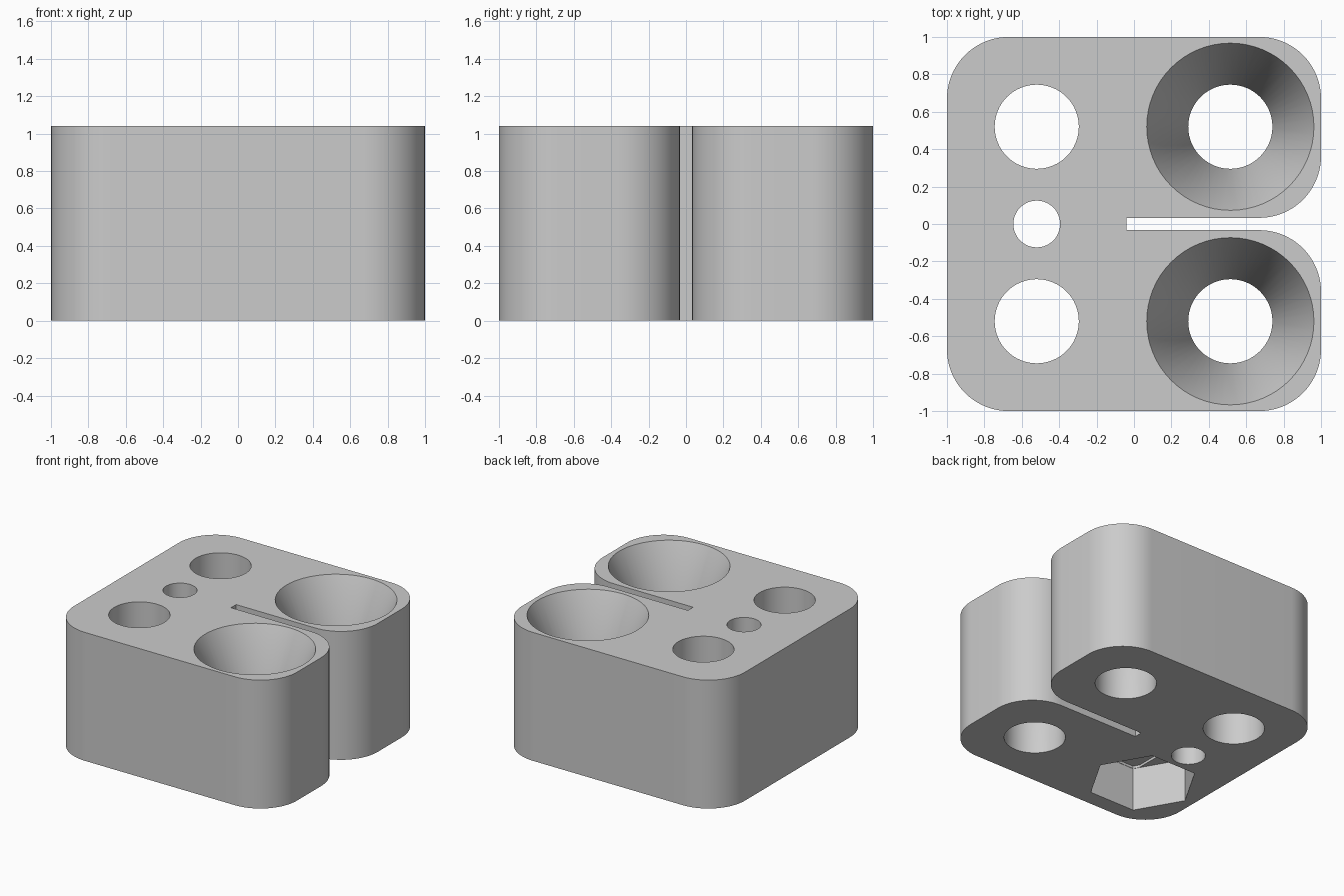
import bpy, bmesh, math
from math import cos, sin, pi, radians

if "Cube" in bpy.data.objects:
    bpy.data.objects.remove(bpy.data.objects["Cube"])

HEIGHT = 1.04
HOLE = 0.225        # main bore radius
CORNER = 0.33       # vertical edge rounding
POS = 0.52          # bore centre offset
SLOT = 0.033        # half width of the slot

grey = bpy.data.materials.new("plain grey")
grey.use_nodes = True
grey.diffuse_color = (0.6, 0.6, 0.6, 1)
grey.node_tree.nodes["Principled BSDF"].inputs["Base Color"].default_value = (0.6, 0.6, 0.6, 1)


def loft(name, sections):
    """Closed solid through matching rings, each given as (points, z)."""
    bm = bmesh.new()
    rings = [[bm.verts.new((x, y, z)) for x, y in pts] for pts, z in sections]
    bm.faces.new(rings[0][::-1])
    bm.faces.new(rings[-1])
    n = len(rings[0])
    for low, high in zip(rings, rings[1:]):
        for i in range(n):
            j = (i + 1) % n
            bm.faces.new((low[i], low[j], high[j], high[i]))
    mesh = bpy.data.meshes.new(name)
    bm.to_mesh(mesh)
    bm.free()
    mesh.materials.append(grey)
    obj = bpy.data.objects.new(name, mesh)
    bpy.context.collection.objects.link(obj)
    return obj


def ring(cx, cy, r, n=64):
    return [(cx + r * cos(2 * pi * i / n), cy + r * sin(2 * pi * i / n)) for i in range(n)]


def arc(cx, cy, start, steps=20):
    """Quarter turn, counter-clockwise from start degrees."""
    return [(cx + CORNER * cos(radians(start + 90 * i / steps)),
             cy + CORNER * sin(radians(start + 90 * i / steps))) for i in range(steps + 1)]


# Block outline: rounded square split by a slot into two rounded lobes
far = 1 - CORNER
near = SLOT + CORNER
outline = (arc(-far, -far, 180) + arc(far, -far, 270) + arc(far, -near, 0)
           + [(-0.04, -SLOT), (-0.04, SLOT)]
           + arc(far, near, 270) + arc(far, far, 0) + arc(-far, far, 90))
block = loft("clamp_block", [(outline, 0), (outline, HEIGHT)])

cutters = []
low, high = -0.1, HEIGHT + 0.1
for side in (-1, 1):
    y = side * POS
    # Plain bore
    bore = ring(-POS, y, HOLE)
    cutters.append(loft("bore_cutter", [(bore, low), (bore, high)]))
    # Bore widening into a funnel at the top
    x = POS - 0.005
    flare, top_r = 0.52, 0.447
    over = top_r + (top_r - HOLE) * 0.1 / flare
    cutters.append(loft("funnel_cutter", [
        (ring(x, y, HOLE), low), (ring(x, y, HOLE), HEIGHT - flare),
        (ring(x, y, over), high)]))

# Small centre hole
pin = ring(-POS, 0, 0.125, 48)
cutters.append(loft("pin_cutter", [(pin, low), (pin, high)]))

# Hexagonal nut pocket underneath, with a shallow bridging step in its ceiling
hexagon = ring(-POS, -POS, 0.405, 6)
cutters.append(loft("nut_cutter", [(hexagon, low), (hexagon, 0.35)]))
step = [(HOLE, -0.305), (HOLE, 0.305), (0.2, 0.348), (-0.2, 0.348),
        (-HOLE, 0.305), (-HOLE, -0.305), (-0.2, -0.348), (0.2, -0.348)]
step = [(x - POS, y - POS) for x, y in step]
cutters.append(loft("step_cutter", [(step, 0.25), (step, 0.37)]))

# Cut everything out of the block
bpy.ops.object.select_all(action='DESELECT')
bpy.context.view_layer.objects.active = block
block.select_set(True)
for cutter in cutters:
    cutter.hide_render = True
    mod = block.modifiers.new("cut", 'BOOLEAN')
    mod.operation = 'DIFFERENCE'
    mod.solver = 'EXACT'
    mod.object = cutter
    bpy.ops.object.modifier_apply(modifier=mod.name)
for cutter in cutters:
    bpy.data.objects.remove(cutter)

bpy.ops.object.shade_smooth_by_angle(angle=radians(30))
